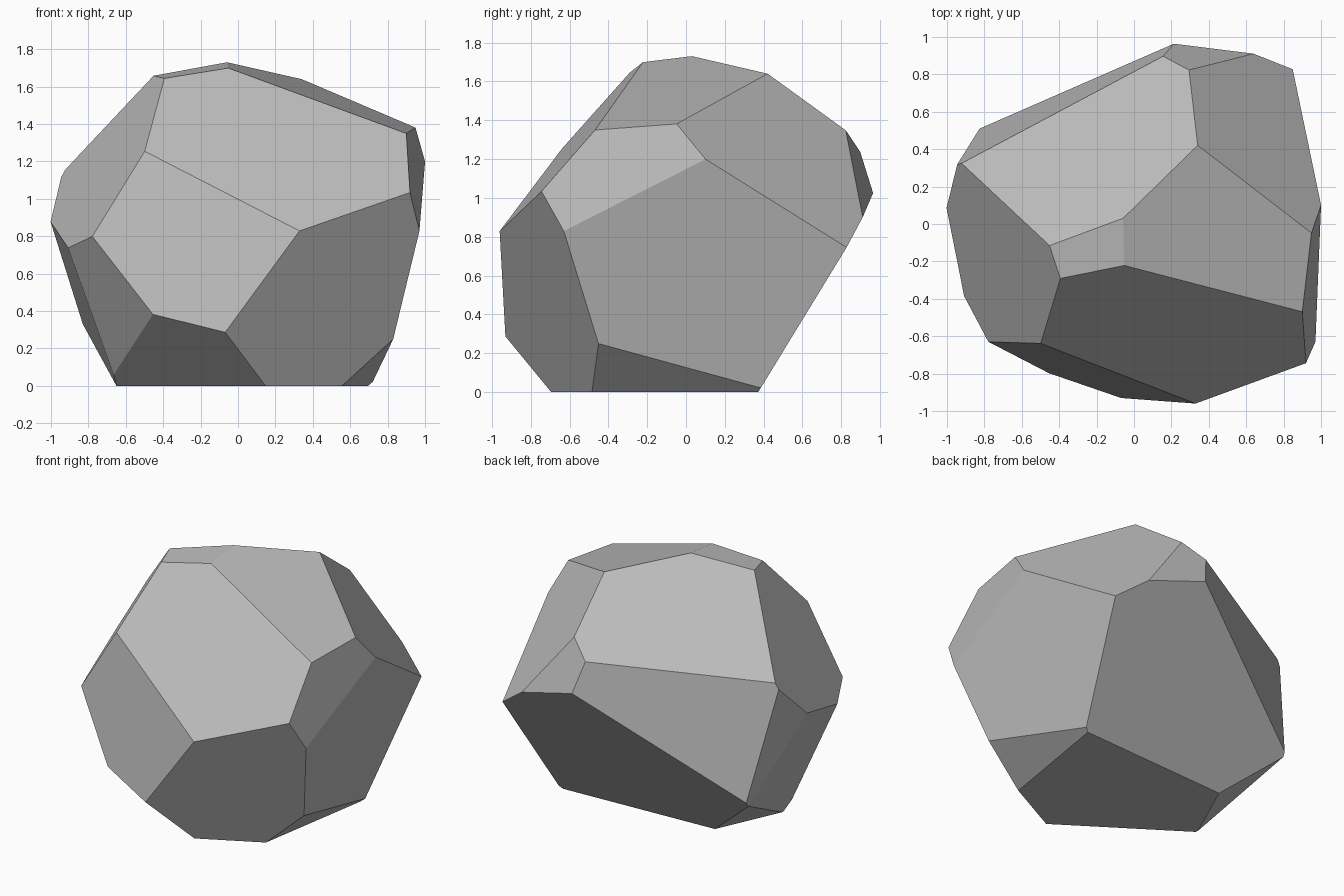
import bpy
import bmesh
from mathutils import Vector

default_cube = bpy.data.objects.get("Cube")
if default_cube:
    bpy.data.objects.remove(default_cube, do_unlink=True)

CORE_HEIGHT = 0.85

# Chisel cuts: each vector n keeps the stone where n . p <= 1,
# measured from the core of the boulder.
crown_cuts = [
    (-0.467, 0.728, 1.08),    # back slope
    (0.394, -0.133, 1.167),   # right slope
    (-0.154, -0.142, 1.131),  # small peak cap
    (0.713, 0.561, 0.66),     # back right shoulder
    (0.218, 0.926, 0.349),    # narrow back shoulder
    (-1.014, -0.384, 0.616),  # left shoulder
]
side_cuts = [
    (0.064, -1.04, 0.91),     # broad front face
    (-0.353, -1.167, 0.195),  # lower front face
    (0.453, -0.878, -0.38),   # front right face
    (1.075, 0.076, -0.237),   # right face
    (0.954, -0.124, 0.167),   # thin right edge
    (-0.62, 1.14, 0.19),      # back left face
    (-0.973, 0.314, -0.074),  # left edge
    (-1.016, -0.088, -0.385), # left face
]
under_cuts = [
    (0, 0, -1 / CORE_HEIGHT), # flat base
    (-0.06, 1.18, -0.71),     # back underside
    (-0.56, 0.254, -0.79),    # left underside
    (-0.82, -0.54, -0.42),    # front left underside
    (-0.39, -0.58, -0.77),    # front underside
    (0.646, -0.105, -0.694),  # right underside
]


def chisel(bm, cut):
    """Slice the stone along one plane and close the opening."""
    normal = Vector(cut)
    result = bmesh.ops.bisect_plane(
        bm,
        geom=bm.verts[:] + bm.edges[:] + bm.faces[:],
        dist=0.0001,
        plane_co=normal / normal.length_squared,
        plane_no=normal,
        clear_outer=True,
    )
    rim = [e for e in result["geom_cut"] if isinstance(e, bmesh.types.BMEdge)]
    rim = [e for e in rim if e.is_valid and e.is_boundary]
    if rim:
        bmesh.ops.edgeloop_fill(bm, edges=rim)


# Carve the boulder from a block
bm = bmesh.new()
bmesh.ops.create_cube(bm, size=4)
for cut in crown_cuts + side_cuts + under_cuts:
    chisel(bm, cut)
bmesh.ops.remove_doubles(bm, verts=bm.verts[:], dist=0.005)
bmesh.ops.recalc_face_normals(bm, faces=bm.faces[:])
bmesh.ops.translate(bm, verts=bm.verts[:], vec=(0, 0, CORE_HEIGHT))

mesh = bpy.data.meshes.new("boulder")
bm.to_mesh(mesh)
bm.free()
boulder = bpy.data.objects.new("boulder", mesh)
bpy.context.collection.objects.link(boulder)

# Plain grey stone
stone = bpy.data.materials.new("stone_grey")
stone.use_nodes = True
colour = (0.5, 0.5, 0.5, 1)
stone.diffuse_color = colour
stone.node_tree.nodes["Principled BSDF"].inputs["Base Color"].default_value = colour
mesh.materials.append(stone)
